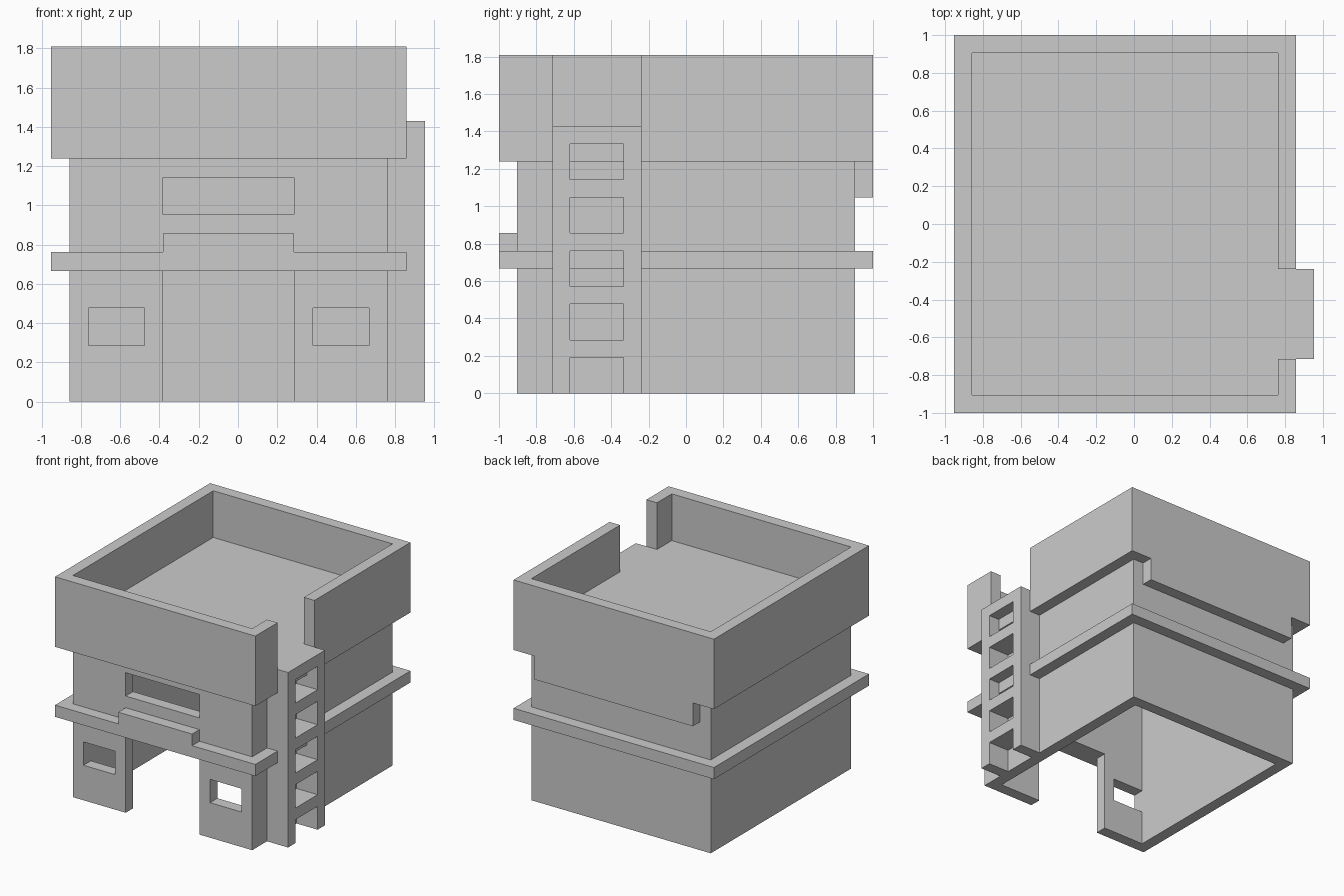
import bpy
import bmesh
from mathutils import Vector

if "Cube" in bpy.data.objects:
    bpy.data.objects.remove(bpy.data.objects["Cube"])

U = 2 / 21  # the model sits on a regular grid of this size


def box(name, x, y, z):
    """Box from (min, max) ranges in grid units."""
    bm = bmesh.new()
    bmesh.ops.create_cube(bm, size=1)
    for v in bm.verts:
        v.co = Vector([U * (a + (c + 0.5) * (b - a))
                       for c, (a, b) in zip(v.co, (x, y, z))])
    mesh = bpy.data.meshes.new(name)
    bm.to_mesh(mesh)
    bm.free()
    obj = bpy.data.objects.new(name, mesh)
    bpy.context.collection.objects.link(obj)
    return obj


def combine(target, part, operation):
    """Apply a boolean and remove the helper part."""
    part.hide_render = True
    mod = target.modifiers.new(part.name, 'BOOLEAN')
    mod.operation = operation
    mod.solver = 'EXACT'
    mod.object = part
    bpy.context.view_layer.objects.active = target
    bpy.ops.object.modifier_apply(modifier=mod.name)
    bpy.data.objects.remove(part)


def add(target, *args):
    combine(target, box(*args), 'UNION')


def cut(target, *args):
    combine(target, box(*args), 'DIFFERENCE')


# Walls, overhanging roof block, ledge and trims
house = box("building", (-9, 8), (-9.5, 9.5), (0, 13.5))
add(house, "roof_block", (-10, 9), (-10.5, 10.5), (13, 19))
add(house, "ledge", (-10, 9), (-10.5, 10.5), (7, 8))
add(house, "door_lintel", (-4, 3), (-10.5, -9), (7.5, 9))
add(house, "back_trim", (-8, 7), (9, 10.5), (11, 13.5))

# Hollow interior, open at the bottom, and sunken roof terrace
cut(house, "interior", (-8, 7), (-8.5, 8.5), (-1, 14))
cut(house, "terrace", (-9, 8), (-9.5, 9.5), (15, 20))
cut(house, "parapet_gap", (7.5, 10), (-7.5, -2.5), (15, 20))

# Doorway and front windows
cut(house, "doorway", (-4, 3), (-10, -8), (-1, 7))
cut(house, "upper_window", (-4, 3), (-10, -8), (10, 12))
for x in (-8, 4):
    cut(house, "lower_window", (x, x + 3), (-10, -8), (3, 5))

# Ladder up to the terrace, with five openings between the rungs
ladder = box("ladder", (7.5, 10), (-7.5, -2.5), (0, 15))
for i in range(5):
    bottom = 3 * i if i else -1
    cut(ladder, "rung_gap", (7, 11), (-6.5, -3.5), (bottom, 3 * i + 2))
combine(house, ladder, 'UNION')
